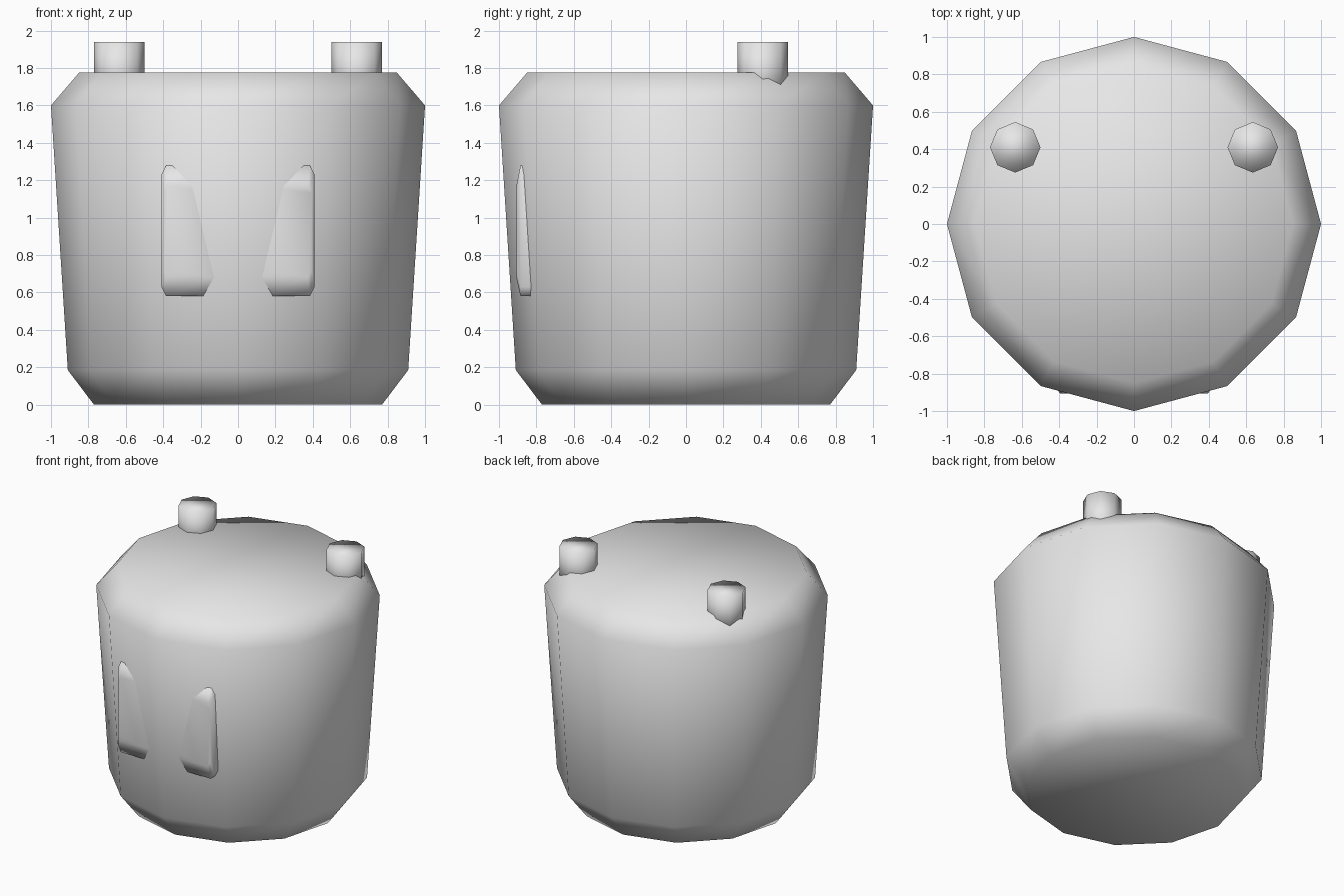
import bpy, bmesh
from math import cos, sin, pi

cube = bpy.data.objects.get("Cube")
if cube:
    bpy.data.objects.remove(cube, do_unlink=True)

grey = bpy.data.materials.new("plain grey")
grey.use_nodes = True
colour = (0.8, 0.8, 0.8, 1)
grey.diffuse_color = colour
grey.node_tree.nodes["Principled BSDF"].inputs["Base Color"].default_value = colour


def loft(name, rings):
    """Bridge matching rings of points, cap both ends and shade smooth."""
    bm = bmesh.new()
    loops = [[bm.verts.new(p) for p in ring] for ring in rings]
    n = len(loops[0])
    for a, b in zip(loops, loops[1:]):
        for i in range(n):
            j = (i + 1) % n
            bm.faces.new((a[i], a[j], b[j], b[i]))
    bm.faces.new(loops[0][::-1])
    bm.faces.new(loops[-1])
    bmesh.ops.recalc_face_normals(bm, faces=bm.faces)
    for f in bm.faces:
        f.smooth = True
    mesh = bpy.data.meshes.new(name)
    bm.to_mesh(mesh)
    bm.free()
    mesh.materials.append(grey)
    obj = bpy.data.objects.new(name, mesh)
    bpy.context.collection.objects.link(obj)
    return obj


def circle(r, z, n, x=0, y=0):
    return [(x + r * cos(2 * pi * i / n), y + r * sin(2 * pi * i / n), z)
            for i in range(n)]


def panel(x, y, half_w, low, high, cut):
    """Upright rectangle with clipped corners."""
    w, c = half_w, cut
    return [(x - w + c, y, low), (x + w - c, y, low),
            (x + w, y, low + 2 * c), (x + w, y, high - 2 * c),
            (x + w - c, y, high), (x - w + c, y, high),
            (x - w, y, high - 2 * c), (x - w, y, low + 2 * c)]


# Tapered twelve-sided body with chamfered rims
profile = [(0.77, 0), (0.91, 0.185), (1.0, 1.6), (0.85, 1.775)]
loft("body", [circle(r, z, 12) for r, z in profile])

for side, s in (("left", 1), ("right", -1)):
    # Eight-sided peg on the top
    loft(side + "_top_peg",
         [circle(0.135, z, 8, s * 0.635, 0.41) for z in (1.63, 1.94)])
    # Softly bevelled eye plate, partly sunk in the front wall
    x = s * 0.25
    loft(side + "_eye", [panel(x, -0.75, 0.16, 0.58, 1.28, 0.025),
                         panel(x, -0.885, 0.16, 0.58, 1.28, 0.025),
                         panel(x, -0.907, 0.145, 0.68, 1.17, 0.02)])
